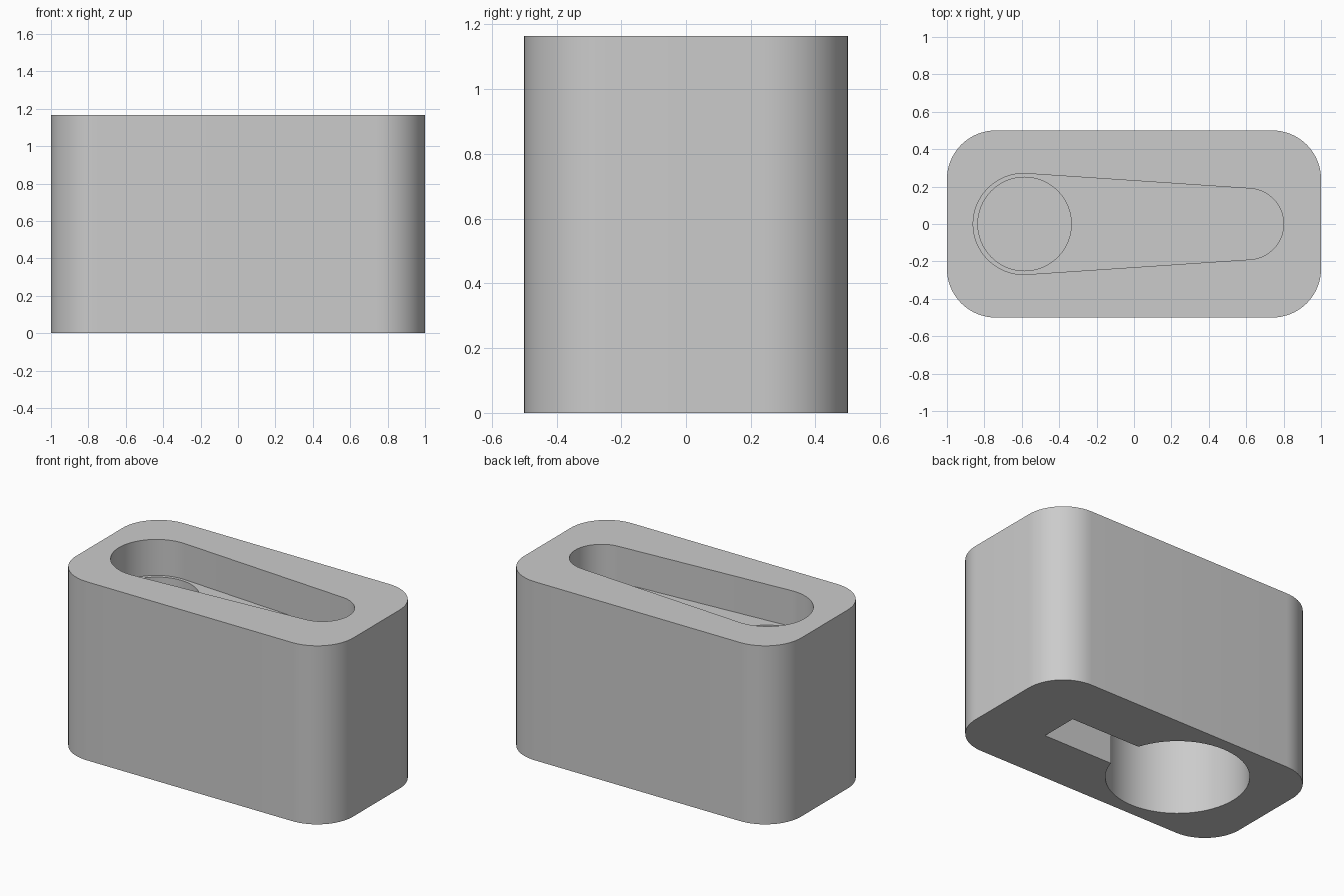
import bpy
import bmesh
from math import asin, cos, sin, pi, radians

default = bpy.data.objects.get("Cube")
if default:
    bpy.data.objects.remove(default, do_unlink=True)

HEIGHT = 1.165

grey = bpy.data.materials.new("plain_grey")
grey.use_nodes = True
grey.diffuse_color = (0.6, 0.6, 0.6, 1)
grey.node_tree.nodes["Principled BSDF"].inputs["Base Color"].default_value = (0.6, 0.6, 0.6, 1)


def arc(cx, cy, r, start, end, steps):
    """Points along a circular arc, angles in radians."""
    return [(cx + r * cos(start + (end - start) * i / steps),
             cy + r * sin(start + (end - start) * i / steps)) for i in range(steps + 1)]


def prism(name, outline, bottom, top):
    """Extrude a flat outline between two heights."""
    bm = bmesh.new()
    face = bm.faces.new([bm.verts.new((x, y, bottom)) for x, y in outline])
    moved = bmesh.ops.extrude_face_region(bm, geom=[face])["geom"]
    verts = [v for v in moved if isinstance(v, bmesh.types.BMVert)]
    bmesh.ops.translate(bm, verts=verts, vec=(0, 0, top - bottom))
    bmesh.ops.recalc_face_normals(bm, faces=bm.faces)
    mesh = bpy.data.meshes.new(name)
    bm.to_mesh(mesh)
    bm.free()
    mesh.materials.append(grey)
    obj = bpy.data.objects.new(name, mesh)
    bpy.context.collection.objects.link(obj)
    return obj


# Body: rounded rectangular block
corner = 0.26
outline = []
for i, (sx, sy) in enumerate([(1, 1), (-1, 1), (-1, -1), (1, -1)]):
    outline += arc(sx * (1 - corner), sy * (0.5 - corner), corner, i * pi / 2, (i + 1) * pi / 2, 16)
body = prism("block_body", outline, 0, HEIGHT)

# Tapered pocket in the top: two round ends joined by tangents
wide, narrow, wide_x, narrow_x = 0.27, 0.19, -0.59, 0.61
tangent = pi / 2 - asin((wide - narrow) / (narrow_x - wide_x))
pocket = (arc(wide_x, 0, wide, tangent, 2 * pi - tangent, 40)
          + arc(narrow_x, 0, narrow, -tangent, tangent, 32))

# Round recess in the pocket floor
recess = arc(-0.585, 0, 0.25, 0, 2 * pi, 64)[:-1]

# Keyhole cavity underneath: a cylinder with a straight slot
hole_x, hole_r, slot = -0.33, 0.42, 0.125
mouth = asin(slot / hole_r)
keyhole = arc(hole_x, 0, hole_r, mouth, 2 * pi - mouth, 64) + [(0.57, -slot), (0.57, slot)]

cutters = [
    prism("pocket_cutter", pocket, 0.93, HEIGHT + 0.2),
    prism("recess_cutter", recess, 0.83, 1.0),
    prism("keyhole_cutter", keyhole, -0.2, 0.6),
]

# Cut each cavity out of the body
bpy.ops.object.select_all(action="DESELECT")
bpy.context.view_layer.objects.active = body
body.select_set(True)
for cutter in cutters:
    cutter.hide_render = True
    cut = body.modifiers.new(cutter.name, "BOOLEAN")
    cut.operation = "DIFFERENCE"
    cut.solver = "EXACT"
    cut.object = cutter
    bpy.ops.object.modifier_apply(modifier=cut.name)
    bpy.data.objects.remove(cutter, do_unlink=True)

bpy.ops.object.shade_smooth_by_angle(angle=radians(30))
